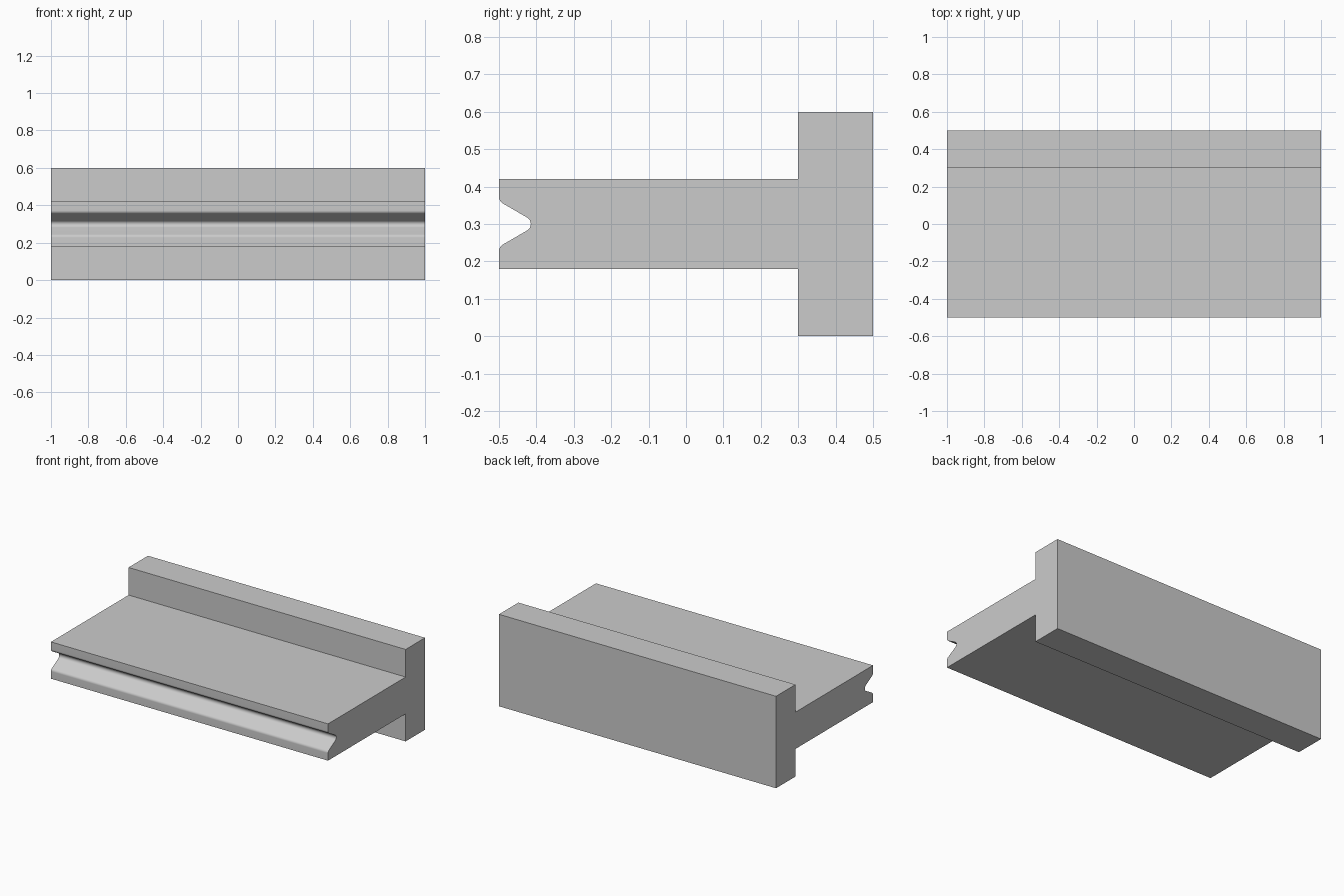
import bpy, bmesh, math
from mathutils import Vector

cube = bpy.data.objects.get("Cube")
if cube:
    bpy.data.objects.remove(cube, do_unlink=True)

LENGTH = 2.0
MID = 0.3          # height of the symmetry plane
STEPS = 8          # segments per rounded corner

grey = bpy.data.materials.new("plain grey")
grey.use_nodes = True
colour = (0.6, 0.6, 0.6, 1)
grey.diffuse_color = colour
grey.node_tree.nodes["Principled BSDF"].inputs["Base Color"].default_value = colour


def fillet(prev, corner, nxt, radius):
    """Points of an arc that rounds a profile corner."""
    a, b = (prev - corner).normalized(), (nxt - corner).normalized()
    half = a.angle(b) / 2
    centre = corner + (a + b).normalized() * radius / math.sin(half)
    reach = radius / math.tan(half)
    start, end = corner + a * reach - centre, corner + b * reach - centre
    sweep = start.angle(end)
    return [centre + (start * math.sin((1 - t) * sweep) + end * math.sin(t * sweep)) / math.sin(sweep)
            for t in (i / STEPS for i in range(STEPS + 1))]


# T-shaped section (y, height from mid plane, corner radius), upper half
upper = [(-0.5, 0.061, 0.02), (-0.5, 0.12, 0), (0.3, 0.12, 0), (0.3, 0.3, 0), (0.5, 0.3, 0)]
lower = [(y, -h, r) for y, h, r in reversed(upper)]
groove_root = (-0.395, 0, 0.02)
corners = [groove_root] + upper + lower

profile = []
for i, (y, h, r) in enumerate(corners):
    here = Vector((y, h))
    if r:
        before = Vector(corners[i - 1][:2])
        after = Vector(corners[(i + 1) % len(corners)][:2])
        profile += fillet(before, here, after, r)
    else:
        profile.append(here)

# Extrude the section along x
bm = bmesh.new()
end = bm.faces.new([bm.verts.new((-LENGTH / 2, p.x, MID + p.y)) for p in profile])
result = bmesh.ops.extrude_face_region(bm, geom=[end], use_keep_orig=True)
moved = [v for v in result["geom"] if isinstance(v, bmesh.types.BMVert)]
bmesh.ops.translate(bm, verts=moved, vec=(LENGTH, 0, 0))
bmesh.ops.recalc_face_normals(bm, faces=bm.faces)

mesh = bpy.data.meshes.new("grooved_t_rail")
bm.to_mesh(mesh)
bm.free()
mesh.materials.append(grey)
rail = bpy.data.objects.new("grooved_t_rail", mesh)
bpy.context.collection.objects.link(rail)

# Smooth groove roundings, sharp edges elsewhere
bpy.ops.object.select_all(action='DESELECT')
rail.select_set(True)
bpy.context.view_layer.objects.active = rail
bpy.ops.object.shade_smooth_by_angle(angle=math.radians(30))
